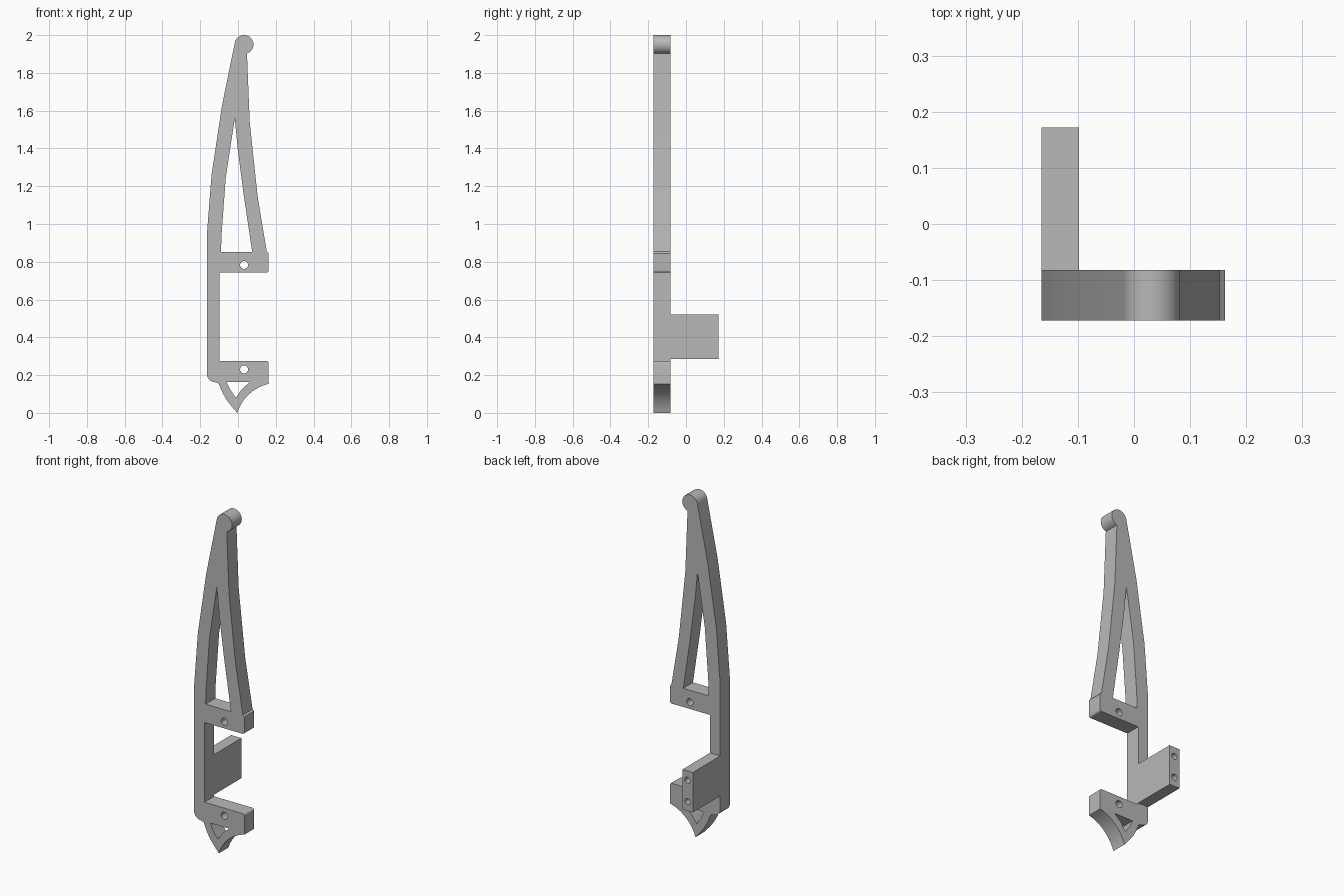
import bpy
import bmesh
from math import cos, sin, radians
from mathutils import Vector

cube = bpy.data.objects.get("Cube")
if cube:
    bpy.data.objects.remove(cube, do_unlink=True)

FRONT, BACK, END = -0.172, -0.082, 0.172

grey = bpy.data.materials.new("plain grey")
grey.use_nodes = True
grey.diffuse_color = (0.48, 0.48, 0.48, 1)
grey.node_tree.nodes["Principled BSDF"].inputs["Base Color"].default_value = grey.diffuse_color


def arc(cx, cz, r, start, end, n):
    """Points on an arc, angles in degrees."""
    angles = [radians(start + (end - start) * i / n) for i in range(n + 1)]
    return [(cx + r * cos(a), cz + r * sin(a)) for a in angles]


def circle(cx, cz, r):
    return arc(cx, cz, r, 0, 360, 24)[:-1]


def extrude_profile(name, loops, y0, y1):
    """Fill an x-z outline with holes and extrude it along y."""
    bm = bmesh.new()
    for loop in loops:
        vs = [bm.verts.new((x, y0, z)) for x, z in loop]
        for a, b in zip(vs, vs[1:] + vs[:1]):
            bm.edges.new((a, b))
    bmesh.ops.triangle_fill(bm, edges=bm.edges[:], use_beauty=True)
    ext = bmesh.ops.extrude_face_region(bm, geom=bm.faces[:])
    moved = [g for g in ext["geom"] if isinstance(g, bmesh.types.BMVert)]
    bmesh.ops.translate(bm, verts=moved, vec=Vector((0, y1 - y0, 0)))
    bmesh.ops.recalc_face_normals(bm, faces=bm.faces[:])
    mesh = bpy.data.meshes.new(name)
    bm.to_mesh(mesh)
    bm.free()
    mesh.materials.append(grey)
    obj = bpy.data.objects.new(name, mesh)
    bpy.context.collection.objects.link(obj)
    return obj


def smooth(obj):
    bpy.ops.object.select_all(action="DESELECT")
    obj.select_set(True)
    bpy.context.view_layer.objects.active = obj
    bpy.ops.object.shade_smooth_by_angle(angle=radians(30))


# Outer outline, clockwise from the left side
outline = [(-0.165, 0.94), (-0.14, 1.26), (-0.086, 1.62)]
outline += arc(0.032, 1.95, 0.05, 172, -72, 20)                        # round tip
outline += [(0.062, 1.54), (0.104, 1.145), (0.152, 0.855), (0.162, 0.845)]
outline += arc(0.15, 0.755, 0.012, 0, -90, 4)                          # upper lug
outline += [(-0.098, 0.743), (-0.098, 0.275)]
outline += arc(0.15, 0.263, 0.012, 90, 0, 4)                           # lower lug
outline += arc(0.215, -0.07, 0.23, 103.5, 161, 14)                     # hollow curve
outline += [(-0.004, 0), (-0.035, 0.036), (-0.063, 0.073), (-0.085, 0.113), (-0.102, 0.155)]
outline += arc(-0.12, 0.207, 0.045, 270, 180, 8)                       # heel

upper_window = [(-0.09, 0.853), (0.075, 0.853), (0.03, 1.155), (-0.002, 1.4),
                (-0.017, 1.56), (-0.065, 1.245), (-0.087, 0.945)]
lower_window = [(-0.06, 0.163), (0.062, 0.163), (0.02, 0.125), (-0.012, 0.08),
                (-0.038, 0.118)]
bolt_holes = [circle(0.032, z, 0.021) for z in (0.783, 0.23)]

frame = extrude_profile("frame", [outline, upper_window, lower_window] + bolt_holes, FRONT, BACK)
smooth(frame)

# Mounting block behind the frame
block = extrude_profile("mounting_block",
                        [[(-0.165, 0.285), (-0.098, 0.285), (-0.098, 0.52), (-0.165, 0.52)]],
                        BACK, END)

# Blind screw holes in the end of the block
for i, z in enumerate((0.34, 0.465)):
    cutter = extrude_profile(f"screw_hole_cutter_{i + 1}", [circle(-0.131, z, 0.018)],
                             END - 0.15, END + 0.05)
    cutter.hide_render = True
    cutter.hide_set(True)
    cut = block.modifiers.new("screw hole", "BOOLEAN")
    cut.operation = "DIFFERENCE"
    cut.solver = "EXACT"
    cut.object = cutter
